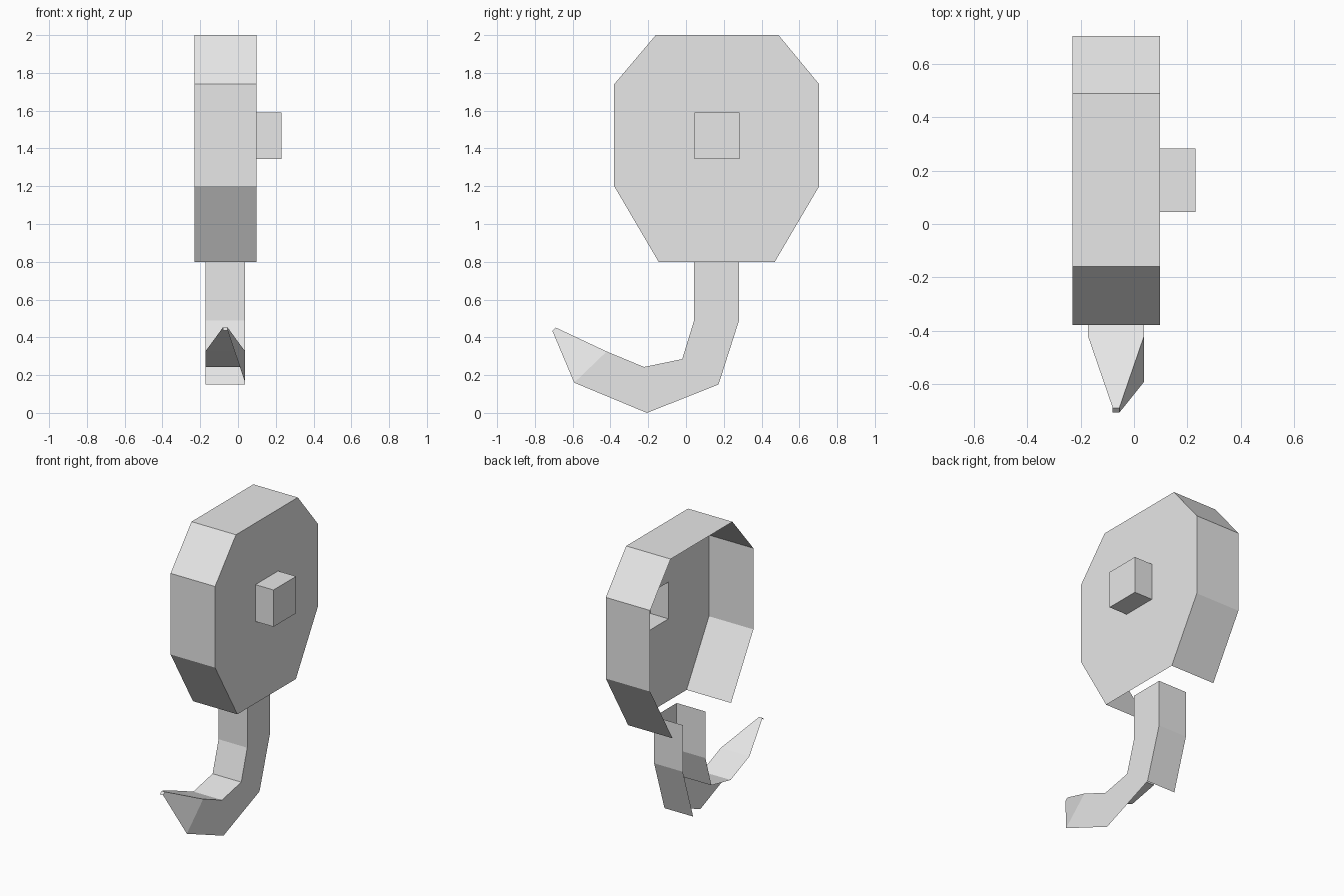
import bpy
import bmesh

cube = bpy.data.objects.get("Cube")
if cube:
    bpy.data.objects.remove(cube, do_unlink=True)

grey = bpy.data.materials.new("plain grey")
grey.use_nodes = True
colour = (0.8, 0.8, 0.8, 1)
grey.diffuse_color = colour
grey.node_tree.nodes["Principled BSDF"].inputs["Base Color"].default_value = colour


def ring(bm, x, profile):
    """Vertices of a (y, z) profile placed at one x."""
    return [bm.verts.new((x, y, z)) for y, z in profile]


def strip(bm, a, b, skip=()):
    """Wall faces between two matching rings, leaving out skipped sides."""
    n = len(a)
    for i in range(n):
        if i not in skip:
            j = (i + 1) % n
            bm.faces.new((a[i], a[j], b[j], b[i]))


def loop_edges(bm, verts):
    result = []
    for a, b in zip(verts, verts[1:] + verts[:1]):
        result.append(bm.edges.get((a, b)) or bm.edges.new((a, b)))
    return result


def finish(bm, name):
    bmesh.ops.recalc_face_normals(bm, faces=bm.faces)
    mesh = bpy.data.meshes.new(name)
    bm.to_mesh(mesh)
    bm.free()
    mesh.materials.append(grey)
    obj = bpy.data.objects.new(name, mesh)
    bpy.context.collection.objects.link(obj)
    return obj


# Eight-sided housing: open at the left and underneath, with a hollow peg
octagon = [(-0.16, 2), (0.49, 2), (0.705, 1.74), (0.705, 1.2),
           (0.47, 0.8), (-0.145, 0.8), (-0.38, 1.2), (-0.38, 1.74)]
square = [(0.045, 1.59), (0.283, 1.59), (0.283, 1.345), (0.045, 1.345)]
bm = bmesh.new()
cap = ring(bm, 0.097, octagon)
strip(bm, ring(bm, -0.23, octagon), cap, skip=(4,))
hole = ring(bm, 0.097, square)
peg_end = ring(bm, 0.23, square)
strip(bm, hole, peg_end)
bm.faces.new(peg_end)
bmesh.ops.triangle_fill(bm, use_beauty=True, normal=(1, 0, 0),
                        edges=loop_edges(bm, cap) + loop_edges(bm, hole))
finish(bm, "housing_with_peg")

# Hook: one flat side, an inner wall and a short back wall
inner = [(0.043, 0.8), (0.043, 0.49), (-0.02, 0.285), (-0.222, 0.243), (-0.42, 0.325)]
outer = [(-0.592, 0.16), (-0.207, 0), (0.172, 0.15), (0.281, 0.49), (0.281, 0.8)]
hook = inner + outer
bm = bmesh.new()
left = ring(bm, -0.173, hook)
right = ring(bm, 0.038, hook)
bm.faces.new(right)
strip(bm, left, right, skip=(4, 5, 6, 9))

# Tapered point of the hook
top_l, tip_top_r, tip_low_r, tip_low_l = [
    bm.verts.new(p) for p in ((-0.08, -0.69, 0.452), (-0.055, -0.69, 0.452),
                              (-0.055, -0.708, 0.435), (-0.08, -0.708, 0.435))]
bm.faces.new((left[4], right[4], tip_top_r, top_l))
bm.faces.new((right[4], right[5], tip_low_r, tip_top_r))
bm.faces.new((top_l, tip_top_r, tip_low_r, tip_low_l))
# Drop the unused corners of the open side
bmesh.ops.delete(bm, geom=[v for v in bm.verts if not v.link_faces], context='VERTS')
finish(bm, "hook")
